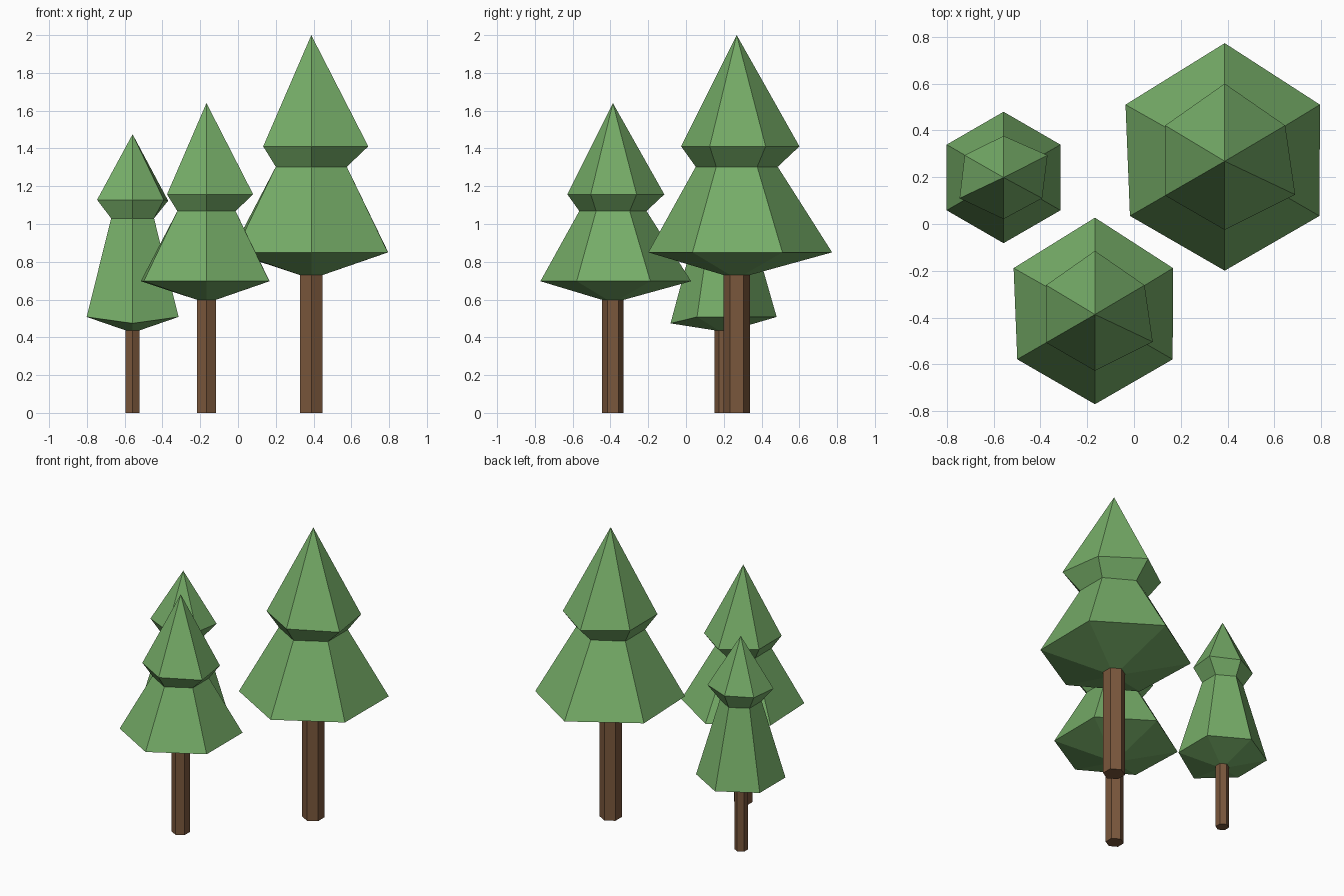
import bpy, bmesh, math
from mathutils import Vector

if "Cube" in bpy.data.objects:
    bpy.data.objects.remove(bpy.data.objects["Cube"])


def make_material(name, rgb):
    m = bpy.data.materials.new(name)
    m.diffuse_color = (*rgb, 1)
    m.use_nodes = True
    m.node_tree.nodes["Principled BSDF"].inputs["Base Color"].default_value = m.diffuse_color
    return m


GREEN = make_material("leaf green", (0.181, 0.418, 0.138))
BROWN = make_material("bark brown", (0.195, 0.095, 0.045))


def hexagon(r, z, nudges=None, cx=0.0, cy=0.0):
    """Six points counter-clockwise, starting at the front (-y) corner."""
    pts = []
    for i in range(6):
        a = math.radians(-90 + 60 * i)
        dx, dy, dz = (nudges or {}).get(i, (0, 0, 0))
        pts.append(Vector((cx + r * math.cos(a) + dx, cy + r * math.sin(a) + dy, z + dz)))
    return pts


def loft(name, rings, material, location, scale, apex=None):
    """Skin hexagonal rings from bottom to top, ending in a cap or a point."""
    bm = bmesh.new()
    loops = [[bm.verts.new(p) for p in ring] for ring in rings]
    bm.faces.new(loops[0][::-1])
    for lo, hi in zip(loops, loops[1:]):
        for i in range(6):
            j = (i + 1) % 6
            bm.faces.new((lo[i], lo[j], hi[j], hi[i]))
    if apex is None:
        bm.faces.new(loops[-1])
    else:
        tip = bm.verts.new((0, 0, apex))
        for i in range(6):
            bm.faces.new((loops[-1][i], loops[-1][(i + 1) % 6], tip))
    bmesh.ops.recalc_face_normals(bm, faces=bm.faces[:])
    mesh = bpy.data.meshes.new(name)
    bm.to_mesh(mesh)
    bm.free()
    mesh.materials.append(material)
    ob = bpy.data.objects.new(name, mesh)
    ob.location = location
    ob.scale = (scale,) * 3
    bpy.context.collection.objects.link(ob)


# Wide two-tier tree, used at two sizes
def wide_tree(prefix, location, scale):
    loft(prefix + "_trunk", [hexagon(0.07, 0), hexagon(0.07, 0.74)], BROWN, location, scale)
    skirt = {2: (0.002, 0.008, 0), 3: (0, 0.037, 0), 4: (-0.019, 0.008, 0)}
    crown = {1: (0.047, 0.004, 0), 2: (0.004, 0.006, 0), 3: (0, 0.038, 0), 4: (0, 0.006, 0)}
    loft(prefix + "_foliage", [
        hexagon(0.07, 0.73),
        hexagon(0.468, 0.85, skirt),
        hexagon(0.217, 1.303),
        hexagon(0.294, 1.411, crown),
    ], GREEN, location, scale, apex=2.0)


wide_tree("large_tree", (0.388, 0.2685, 0), 1.0)
wide_tree("middle_tree", (-0.167, -0.387, 0), 0.82)

# Slim tree with a long lower tier
spot = (-0.558, 0.199, 0)
loft("slim_tree_trunk", [hexagon(0.043, 0, cy=-0.004), hexagon(0.043, 0.445, cy=-0.004)],
     BROWN, spot, 1.0)
slim_crown = {1: (0.011, 0, 0), 2: (0.034, 0.006, -0.005),
              4: (-0.012, 0.006, 0), 5: (-0.034, 0, 0)}
loft("slim_tree_foliage", [
    hexagon(0.043, 0.437, cy=-0.004),
    hexagon(0.281, 0.508, {0: (0, 0, -0.034)}),
    hexagon(0.131, 1.03),
    hexagon(0.178, 1.128, slim_crown),
], GREEN, spot, 1.0, apex=1.475)
